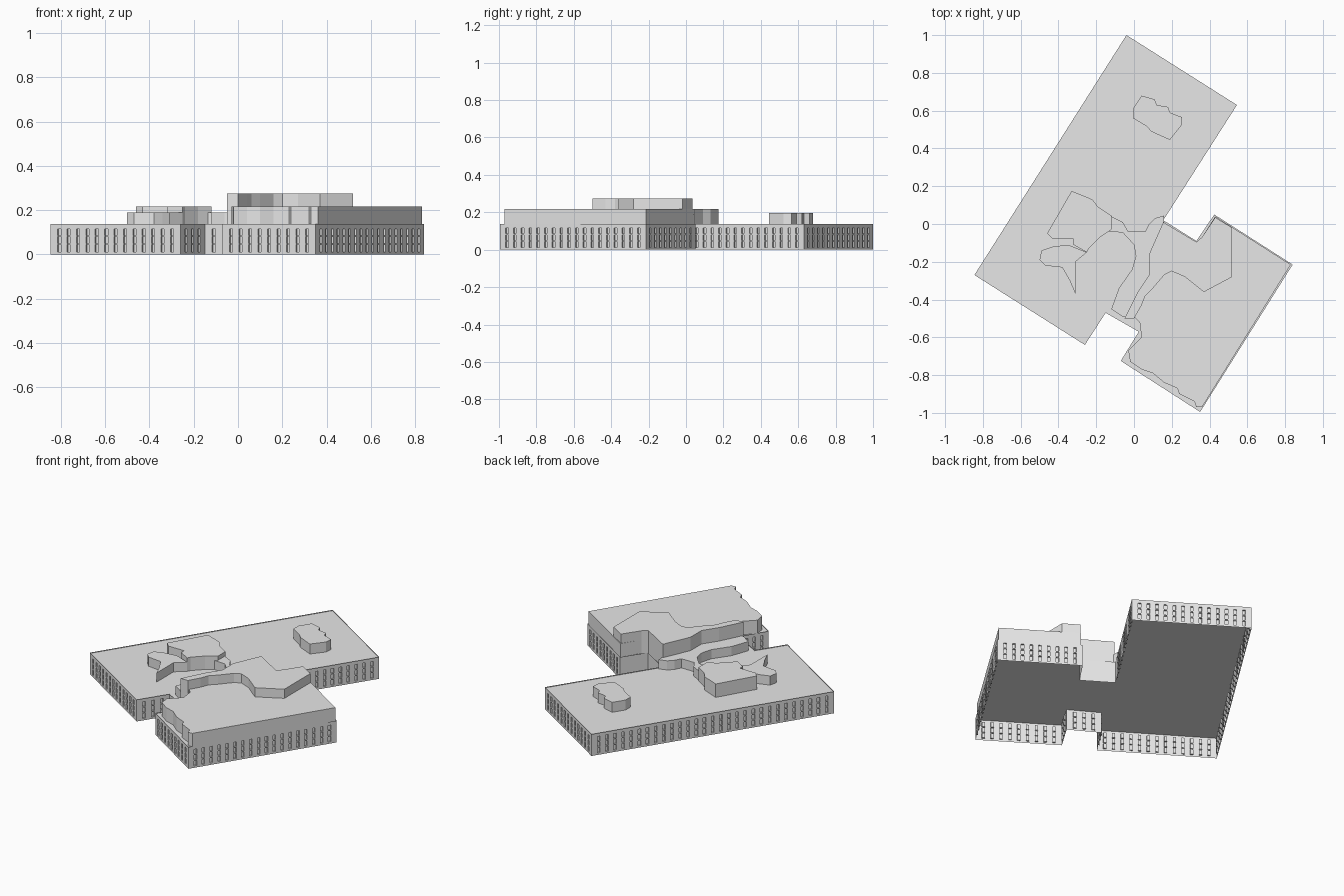
import bpy
import bmesh
from mathutils import Vector

default_cube = bpy.data.objects.get("Cube")
if default_cube:
    bpy.data.objects.remove(default_cube, do_unlink=True)

# One pale grey finish for the whole massing model
concrete = bpy.data.materials.new("pale_grey_concrete")
concrete.use_nodes = True
grey = (0.8, 0.8, 0.8, 1.0)
concrete.diffuse_color = grey
concrete.node_tree.nodes["Principled BSDF"].inputs["Base Color"].default_value = grey


def finish(name, bm):
    """Turn a bmesh into a flat shaded object."""
    bmesh.ops.remove_doubles(bm, verts=bm.verts, dist=0.0001)
    bmesh.ops.recalc_face_normals(bm, faces=bm.faces)
    mesh = bpy.data.meshes.new(name)
    bm.to_mesh(mesh)
    bm.free()
    mesh.materials.append(concrete)
    obj = bpy.data.objects.new(name, mesh)
    bpy.context.collection.objects.link(obj)
    return obj


def outline(points):
    """Plan outlines are written in hundredths of a unit."""
    return [Vector((x / 100, y / 100, 0)) for x, y in points]


def storey(name, points, bottom, top):
    """Walls and flat roof on a plan outline, open underneath."""
    bm = bmesh.new()
    corners = outline(points)
    low = [bm.verts.new(p + Vector((0, 0, bottom))) for p in corners]
    high = [bm.verts.new(p + Vector((0, 0, top))) for p in corners]
    bm.faces.new(high)
    for i in range(len(corners)):
        bm.faces.new((low[i - 1], low[i], high[i], high[i - 1]))
    return finish(name, bm)


def facade(bm, start, end, height, rows, pitch, recess):
    """Wall between two plan corners with a grid of recessed window slots."""
    along = end - start
    length = along.length
    along.normalize()
    inward = Vector((along.y, -along.x, 0))
    margin = 0.02
    bays = round((length - 2 * margin) / pitch) if rows else 0
    step = (length - 2 * margin) / max(bays, 1)

    # Cut lines: odd cells in both directions are windows
    across = [0]
    for bay in range(bays):
        left = margin + bay * step
        across += [left + step * 0.33, left + step * 0.67]
    across.append(length)
    levels = [0]
    for low, high in rows:
        levels += [low, high]
    levels.append(height)

    def quad(corners):
        bm.faces.new([bm.verts.new(start + along * u + inward * d + Vector((0, 0, z)))
                      for u, z, d in corners])

    for i, (u0, u1) in enumerate(zip(across, across[1:])):
        for j, (z0, z1) in enumerate(zip(levels, levels[1:])):
            cell = [(u0, z0), (u1, z0), (u1, z1), (u0, z1)]
            is_window = i % 2 and j % 2
            depth = recess if is_window else 0
            quad([(u, z, depth) for u, z in cell])
            if is_window:
                for a, b in zip(cell, cell[1:] + cell[:1]):
                    quad([(*a, 0), (*b, 0), (*b, recess), (*a, recess)])


# Ground storey: open-bottomed shell with windowed walls and a low parapet
WALL_TOP = 0.137
ROOF = 0.132
footprint = outline([
    (-4, 100), (54.5, 63), (15.5, 2), (33, -9), (42.5, 5), (84, -21.5),
    (35, -99.5), (-7, -72.5), (2.5, -57), (-15, -47), (-26, -64), (-84.5, -27)])
blank_walls = (2, 3)
window_rows = [(0.012, 0.044), (0.05, 0.08), (0.086, 0.116)]

walls = bmesh.new()
for index, corner in enumerate(footprint):
    following = footprint[(index + 1) % len(footprint)]
    rows = [] if index in blank_walls else window_rows
    facade(walls, corner, following, WALL_TOP, rows, 0.05, 0.009)
finish("ground_walls", walls)

roof = bmesh.new()
deck = roof.faces.new([roof.verts.new(p + Vector((0, 0, WALL_TOP))) for p in reversed(footprint)])
roof.normal_update()
bmesh.ops.inset_region(roof, faces=[deck], thickness=0.006, use_even_offset=True)
bmesh.ops.inset_region(roof, faces=[deck], thickness=0.0005, use_even_offset=True)
bmesh.ops.translate(roof, verts=deck.verts, vec=(0, 0, ROOF - WALL_TOP))
finish("parapet_and_roof", roof)

# Second storey over the front wing, with a stepped street side
storey("front_wing_upper_storey", [
    (43, 4), (83, -21.5), (36, -97), (33, -97), (32, -94), (24, -90), (23, -87),
    (16, -84), (10, -79), (4, -77), (-2, -73), (-3, -67), (4, -60),
    (3, -52), (0, -49), (3, -38), (12, -25), (15.5, 1), (33, -9.5), (36, -7)],
    ROOF, 0.217)

# Raised curving plant room on the front wing
storey("plant_room", [
    (43, 3.5), (52, -2), (52, -28), (37, -36), (27, -28), (20, -25), (16, -27),
    (10, -34), (6, -38), (4, -43), (0, -50), (-5, -50), (-1, -42), (2, -36),
    (8, -27), (8, -16), (15.5, 1), (33, -9.5), (36, -7)],
    ROOF, 0.275)

# Low link joining the two wings
storey("link_storey", [
    (-14, 5), (-6, 1), (-3, -4), (6, -4), (8, 0), (11, 3), (16, 4.5), (16, 0),
    (12, -25), (0, -50), (-6, -49), (-12, -45), (-8, -34), (-1, -24),
    (1, -17), (0, -11), (-6, -4.5), (-14, -4)],
    ROOF, 0.19)

# Rooftop rooms on the long wing
storey("rear_rooftop_room", [
    (-33, 17.5), (-22, 13), (-19, 9), (-12, 4.5), (-12, -3), (-18, -7),
    (-24, -13), (-25, -15), (-32, -11), (-32, -8), (-43, -8), (-46, -5)],
    ROOF, 0.217)
storey("pointed_rooftop_room", [
    (-43, -12), (-35, -11), (-25, -15), (-31, -20), (-31, -37),
    (-34, -30), (-38, -23), (-47, -22), (-50, -19), (-49, -14)],
    ROOF, 0.19)
storey("small_rooftop_room", [
    (4, 68), (11, 66), (12, 63), (18, 62), (19, 59), (25.5, 56.5), (25, 52),
    (19, 44.5), (9, 49), (7, 51.5), (-0.5, 56), (-0.5, 61)],
    ROOF, 0.195)
